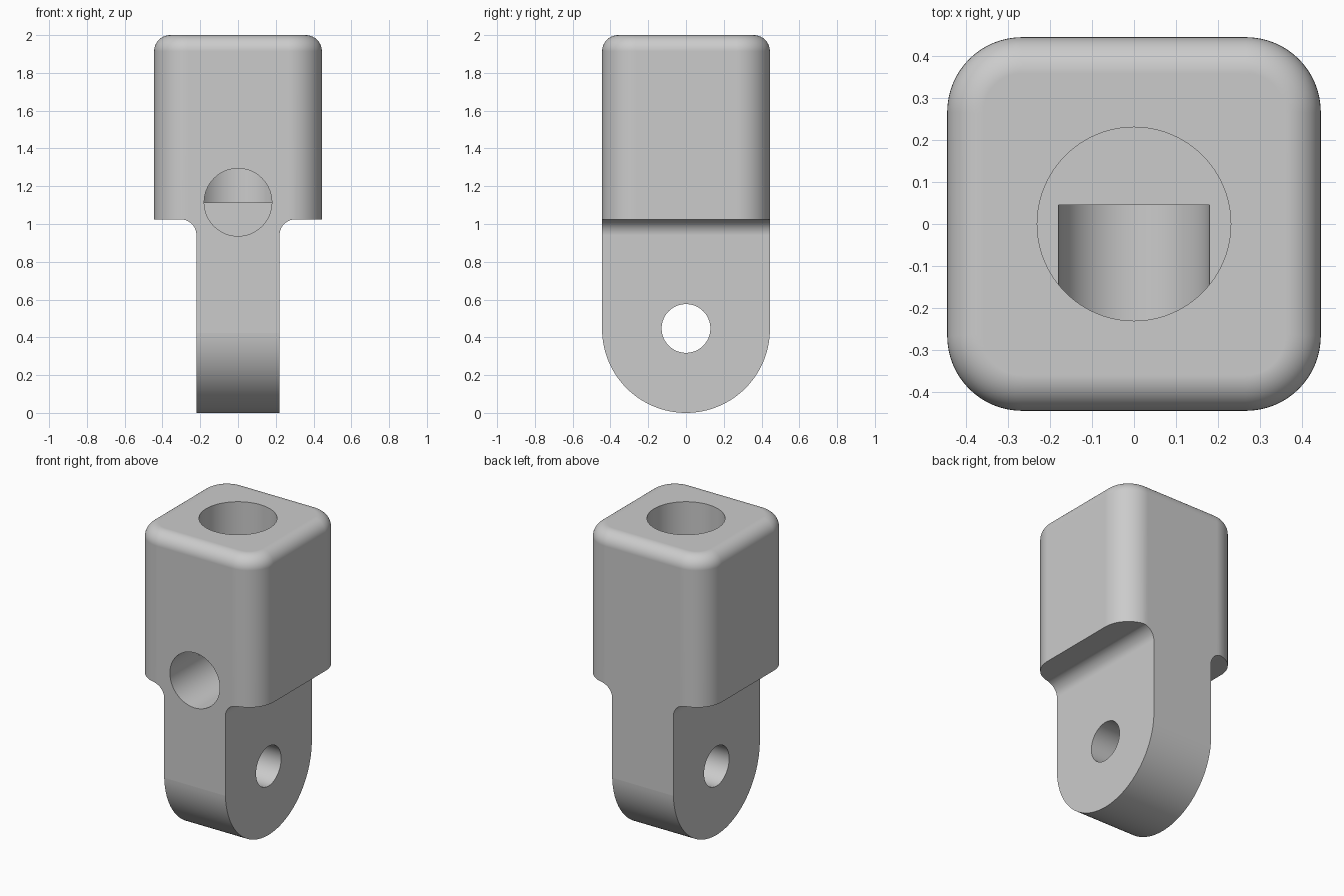
import bpy, bmesh
from math import pi, cos, sin
from mathutils import Matrix, Vector

default = bpy.data.objects.get("Cube")
if default:
    bpy.data.objects.remove(default, do_unlink=True)

HALF = 0.444       # half width of the block
TONGUE = 0.22      # half thickness of the tongue
SHOULDER = 1.025   # underside of the block
FILLET = 0.085

grey = bpy.data.materials.new("plain grey")
grey.use_nodes = True
colour = (0.6, 0.6, 0.6, 1)
grey.diffuse_color = colour
grey.node_tree.nodes["Principled BSDF"].inputs["Base Color"].default_value = colour


def make_object(name, bm):
    bmesh.ops.recalc_face_normals(bm, faces=bm.faces)
    mesh = bpy.data.meshes.new(name)
    bm.to_mesh(mesh)
    bm.free()
    mesh.materials.append(grey)
    obj = bpy.data.objects.new(name, mesh)
    bpy.context.collection.objects.link(obj)
    return obj


def arc(cx, cz, r, start, end, steps):
    angles = [start + (end - start) * i / steps for i in range(steps + 1)]
    return [(cx + r * cos(a), cz + r * sin(a)) for a in angles]


def prism(name, outline, place, start, end):
    """Extrude a closed outline; place(u, v, w) maps it into space."""
    bm = bmesh.new()
    face = bm.faces.new([bm.verts.new(place(u, v, start)) for u, v in outline])
    geom = bmesh.ops.extrude_face_region(bm, geom=[face])["geom"]
    verts = [g for g in geom if isinstance(g, bmesh.types.BMVert)]
    shift = Vector(place(0, 0, end)) - Vector(place(0, 0, start))
    bmesh.ops.translate(bm, vec=shift, verts=verts)
    return make_object(name, bm)


def along_x(u, v, w):
    return (w, u, v)


def along_y(u, v, w):
    return (u, w, v)


def along_z(u, v, w):
    return (u, v, w)


def circle(cz, r):
    return arc(0, cz, r, 0, 2 * pi, 96)[:-1]


def combine(target, cutter, operation):
    cutter.hide_render = True
    mod = target.modifiers.new(operation.lower(), "BOOLEAN")
    mod.operation = operation
    mod.solver = "EXACT"
    mod.object = cutter
    bpy.context.view_layer.objects.active = target
    bpy.ops.object.modifier_apply(modifier=mod.name)
    bpy.data.objects.remove(cutter, do_unlink=True)


# Square bar with rounded corners and a rounded top rim
bm = bmesh.new()
bmesh.ops.create_cube(bm, size=1, matrix=Matrix.Translation((0, 0, 0.95))
                      @ Matrix.Diagonal((2 * HALF, 2 * HALF, 2.1, 1)))
upright = [e for e in bm.edges if abs(e.verts[0].co.z - e.verts[1].co.z) > 1]
bmesh.ops.bevel(bm, geom=upright, offset=0.178, segments=16, profile=0.5,
                affect="EDGES")
rim = [e for e in bm.edges if all(v.co.z > 1.99 for v in e.verts)]
bmesh.ops.bevel(bm, geom=rim, offset=FILLET, segments=10, profile=0.5,
                affect="EDGES")
body = make_object("clevis_body", bm)

# Front outline: narrow tongue with filleted shoulders
half = [(TONGUE, -0.2)]
half += arc(TONGUE + FILLET, SHOULDER - FILLET, FILLET, pi, pi / 2, 12)
half += [(0.6, SHOULDER), (0.6, 2.2)]
outline = half + [(-u, v) for u, v in reversed(half)]
combine(body, prism("tongue_outline", outline, along_y, -0.6, 0.6), "INTERSECT")

# Side outline: half-round lower end
outline = arc(0, HALF + 0.0005, HALF + 0.0005, pi, 2 * pi, 64)
outline += [(0.6, HALF), (0.6, 2.3), (-0.6, 2.3), (-0.6, HALF)]
combine(body, prism("round_end_outline", outline, along_x, -0.7, 0.7), "INTERSECT")

# Pin hole, blind socket from the top, blind cross hole from the front
combine(body, prism("pin_hole", circle(0.447, 0.129), along_x, -0.5, 0.5),
        "DIFFERENCE")
combine(body, prism("top_socket", circle(0, 0.23), along_z, 1.114, 2.2),
        "DIFFERENCE")
combine(body, prism("cross_hole", circle(1.115, 0.179), along_y, -0.6, 0.045),
        "DIFFERENCE")

# Smooth curved surfaces, crisp edges
bpy.ops.object.select_all(action="DESELECT")
body.select_set(True)
bpy.context.view_layer.objects.active = body
bpy.ops.object.shade_smooth_by_angle(angle=pi / 6)
normals = body.modifiers.new("flat_face_normals", "WEIGHTED_NORMAL")
normals.keep_sharp = True
